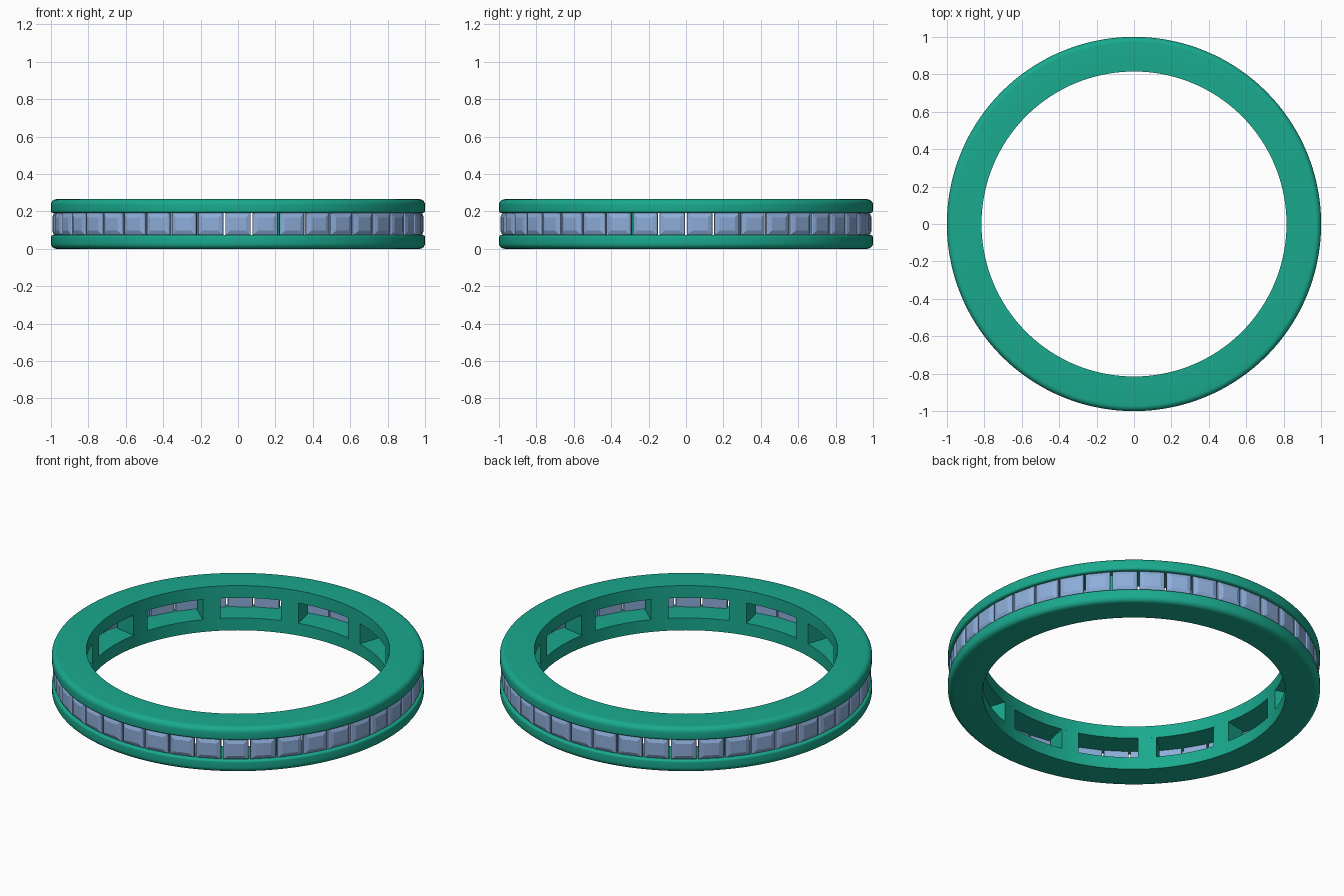
import bpy, bmesh, math

if "Cube" in bpy.data.objects:
    bpy.data.objects.remove(bpy.data.objects["Cube"])

H = 0.265             # band height
LOW, HIGH = 0.073, 0.192   # channel floor and ceiling
R_IN, R_OUT = 0.815, 1.0


def material(name, color):
    m = bpy.data.materials.new(name)
    m.diffuse_color = color
    m.use_nodes = True
    m.node_tree.nodes["Principled BSDF"].inputs["Base Color"].default_value = m.diffuse_color
    return m


GREEN = material("band_green", (0.01, 0.40, 0.27, 1))
BLUE = material("stone_blue", (0.27, 0.42, 0.70, 1))


def finish(name, bm, mat, smooth=True):
    bmesh.ops.recalc_face_normals(bm, faces=bm.faces)
    me = bpy.data.meshes.new(name)
    bm.to_mesh(me)
    bm.free()
    ob = bpy.data.objects.new(name, me)
    bpy.context.collection.objects.link(ob)
    me.materials.append(mat)
    if smooth:
        bpy.context.view_layer.objects.active = ob
        ob.select_set(True)
        bpy.ops.object.shade_smooth_by_angle(angle=math.radians(30))
        ob.select_set(False)
    return ob


def sweep(bm, profile, a0, a1, steps):
    """Revolve a closed (r, z) profile about z; cap it unless it is a full turn."""
    full = abs(a1 - a0 - math.tau) < 1e-6
    rings = []
    for i in range(steps if full else steps + 1):
        a = a0 + (a1 - a0) * i / steps
        rings.append([bm.verts.new((r * math.cos(a), r * math.sin(a), z))
                      for r, z in profile])
    n = len(profile)
    for i in range(steps):
        p, q = rings[i], rings[(i + 1) % len(rings)]
        for k in range(n):
            bm.faces.new((p[k], q[k], q[(k + 1) % n], p[(k + 1) % n]))
    if not full:
        bm.faces.new(rings[0])
        bm.faces.new(rings[-1])


def corner(r, z, rad, start):
    """Quarter-circle points for a rounded profile corner."""
    return [(r + rad * math.cos(math.radians(start + 15 * i)),
             z + rad * math.sin(math.radians(start + 15 * i))) for i in range(7)]


# Two rails, mirrored about mid height
BIG, SMALL = 0.03, 0.012
rail = ([(R_IN, 0)] + corner(R_OUT - BIG, BIG, BIG, -90)
        + corner(R_OUT - SMALL, LOW - SMALL, SMALL, 0) + [(R_IN, LOW)])
for name, prof in (("lower_rail", rail),
                   ("upper_rail", [(r, H - z) for r, z in rail])):
    bm = bmesh.new()
    sweep(bm, prof, 0, math.tau, 144)
    finish(name, bm, GREEN)

# Twelve posts joining the rails, leaving windows between them
bm = bmesh.new()
for i in range(12):
    a = math.radians(15 + 30 * i)
    sweep(bm, [(R_IN, LOW), (0.94, LOW), (0.94, HIGH), (R_IN, HIGH)],
          a - 0.06, a + 0.06, 4)
finish("window_posts", bm, GREEN)

# 42 square stones with bevelled faces set in the channel
COUNT = 42
bm = bmesh.new()
mid = H / 2
for i in range(COUNT):
    a = math.tau * (i + 0.5) / COUNT
    c, s = math.cos(a), math.sin(a)
    layers = []
    for r, w, h in ((0.957, 0.066, 0.060), (0.977, 0.068, 0.060),
                    (0.984, 0.063, 0.055), (0.992, 0.043, 0.036)):
        layers.append([bm.verts.new((r * c - t * w * s, r * s + t * w * c, mid + u * h))
                       for t, u in ((-1, -1), (1, -1), (1, 1), (-1, 1))])
    bm.faces.new(layers[0])
    bm.faces.new(layers[-1])
    for p, q in zip(layers, layers[1:]):
        for k in range(4):
            bm.faces.new((p[k], p[(k + 1) % 4], q[(k + 1) % 4], q[k]))
finish("channel_stones", bm, BLUE, smooth=False)
